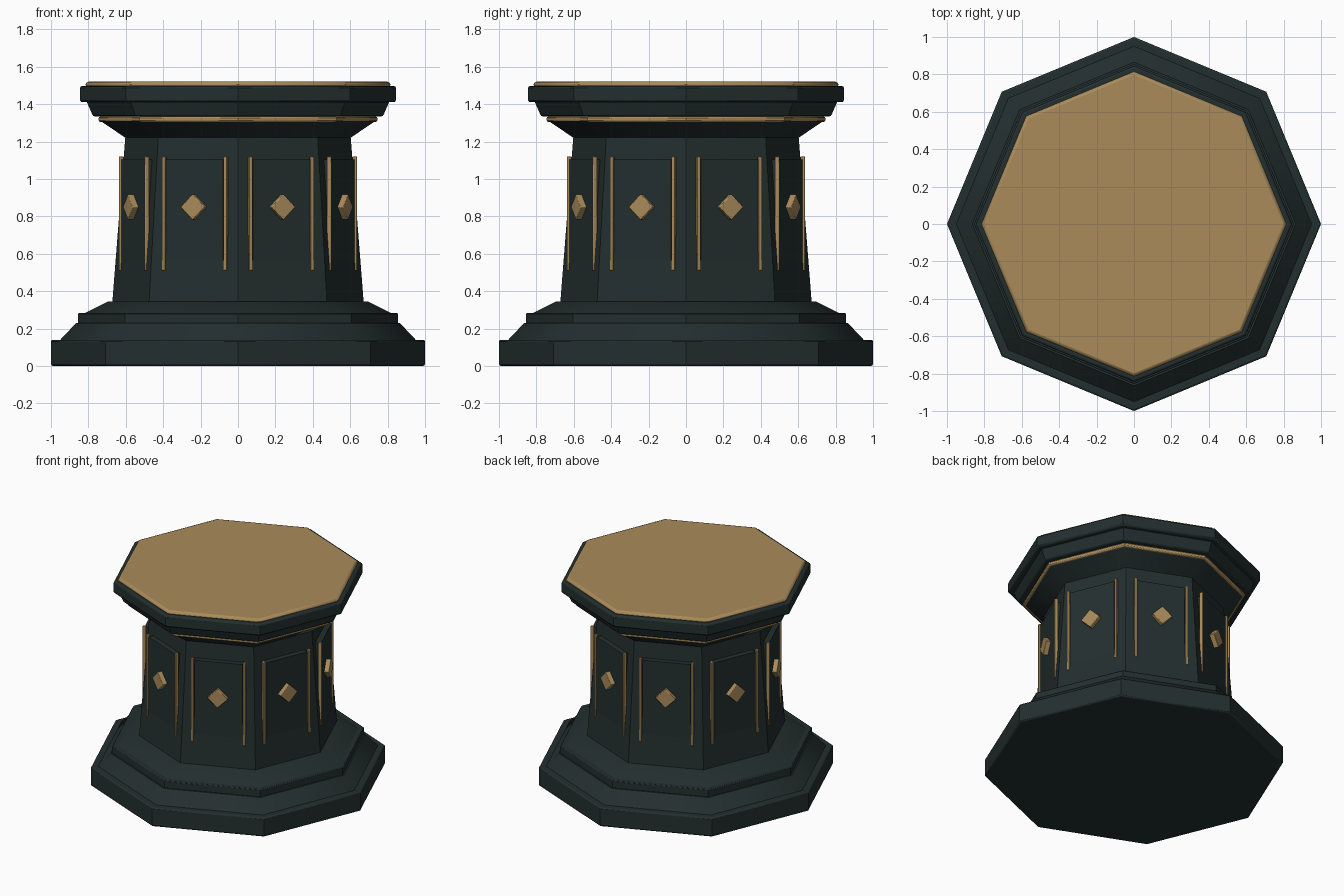
import bpy
import math
from mathutils import Matrix

if "Cube" in bpy.data.objects:
    bpy.data.objects.remove(bpy.data.objects["Cube"])


def material(name, rgb):
    m = bpy.data.materials.new(name)
    m.diffuse_color = (*rgb, 1)
    m.use_nodes = True
    m.node_tree.nodes["Principled BSDF"].inputs["Base Color"].default_value = m.diffuse_color
    return m


DARK = material("dark_green_stone", (0.017, 0.028, 0.028))
BRASS = material("brass", (0.40, 0.26, 0.105))


def finish(ob, name, mat, bevel):
    ob.name = name
    ob.data.materials.append(mat)
    if bevel:
        b = ob.modifiers.new("soft_edges", 'BEVEL')
        b.width = bevel
        b.segments = 2
        b.limit_method = 'ANGLE'
        b.angle_limit = math.radians(50)
    bpy.ops.object.shade_smooth_by_angle(angle=math.radians(35))
    return ob


def tier(name, r0, r1, z0, z1, mat=DARK, bevel=0.006):
    """Eight-sided tapered slab with its corners on the x and y axes."""
    bpy.ops.mesh.primitive_cone_add(vertices=8, radius1=r0, radius2=r1,
                                    depth=z1 - z0, location=(0, 0, (z0 + z1) / 2))
    return finish(bpy.context.object, name, mat, bevel)


def face_box(name, angle, out, side, z, size, mat, roll=0, bevel=0.0):
    """Box set on one column face: out = distance from axis, side = along face."""
    bpy.ops.mesh.primitive_cube_add(size=1)
    ob = bpy.context.object
    ob.data.transform(Matrix.Rotation(angle, 4, 'Z')
                      @ Matrix.Translation((out, side, z))
                      @ Matrix.Rotation(roll, 4, 'X')
                      @ Matrix.Diagonal((*size, 1)))
    return finish(ob, name, mat, bevel)


# Stepped base
tier("plinth", 1.0, 1.0, 0, 0.14, bevel=0.01)
tier("plinth_slope", 0.955, 0.865, 0.135, 0.23, bevel=0)
tier("base_step", 0.855, 0.855, 0.225, 0.283)
tier("base_step_slope", 0.825, 0.695, 0.28, 0.345)

# Tapered column
tier("column", 0.672, 0.602, 0.34, 1.23, bevel=0)

# Cap mouldings and top
tier("cap_flare", 0.602, 0.735, 1.22, 1.31, bevel=0)
tier("cap_trim", 0.745, 0.745, 1.305, 1.333, BRASS, 0.008)
tier("cap_moulding", 0.775, 0.81, 1.335, 1.415, bevel=0.008)
tier("cap_slab", 0.845, 0.845, 1.41, 1.497, bevel=0.012)
tier("top_plate", 0.815, 0.815, 1.485, 1.52, BRASS, 0.016)

# Panel, side bars and diamond on each column face
for k in range(8):
    a = math.radians(22.5 + 45 * k)
    face_box("panel", a, 0.585, 0, 0.815, (0.04, 0.33, 0.58), DARK)
    for s in (-1, 1):
        face_box("panel_bar", a, 0.602, s * 0.178, 0.815, (0.024, 0.018, 0.61), BRASS, bevel=0.004)
    face_box("diamond", a, 0.618, 0, 0.85, (0.04, 0.098, 0.098), BRASS, math.pi / 4, 0.004)
